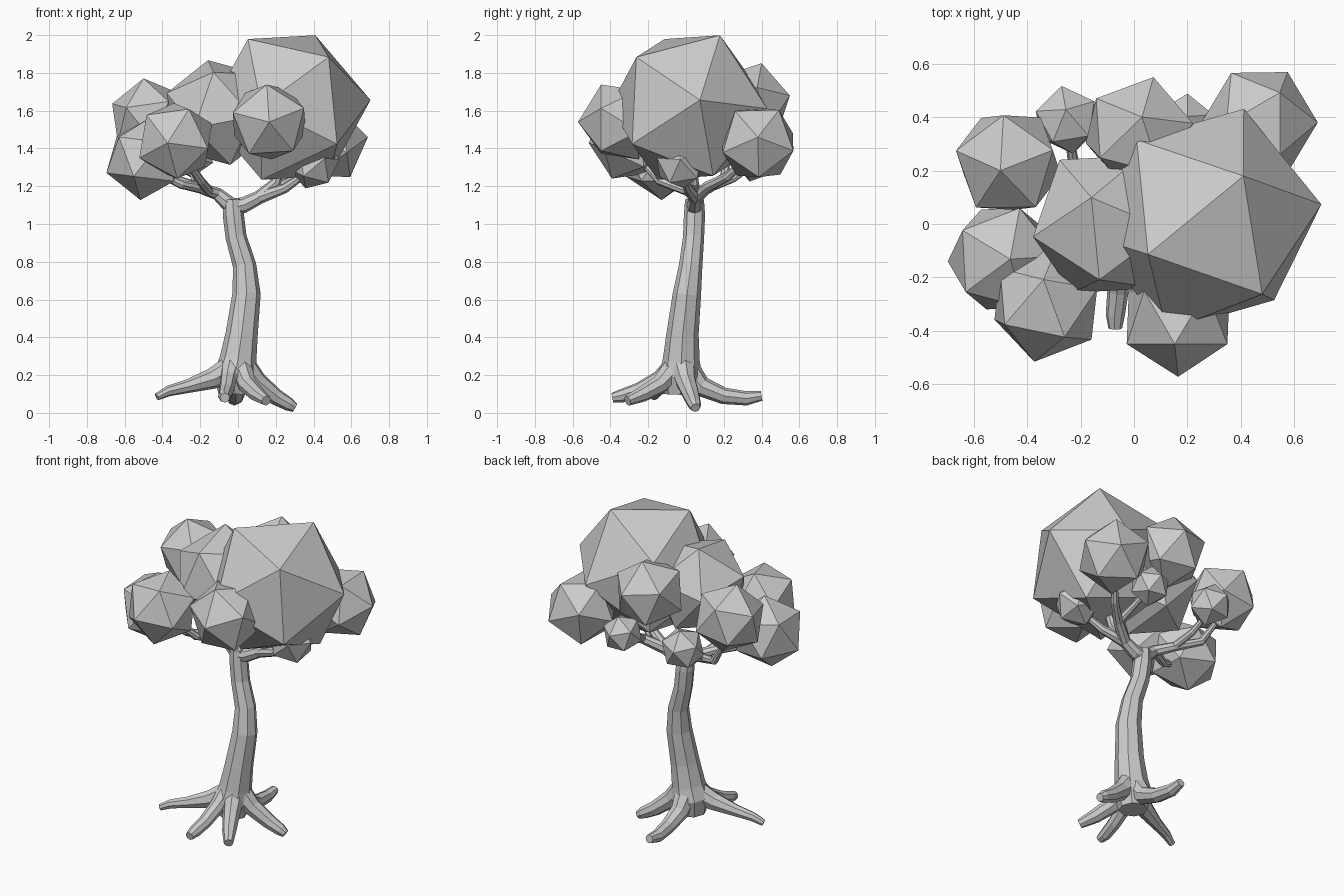
import bpy, bmesh
from mathutils import Vector, Matrix


def frame(a, b):
    """Orthonormal frame with z along a and x towards b."""
    z = a.normalized()
    x = (b - z * b.dot(z)).normalized()
    return Matrix((x, z.cross(x), z)).transposed()


def leaf_clump(name, c, r, a, b):
    """Icosahedron at c, one corner pointing at a and its neighbour towards b."""
    c, a, b = Vector(c), Vector(a), Vector(b)
    bm = bmesh.new()
    bmesh.ops.create_icosphere(bm, subdivisions=1, radius=r)
    bm.verts.ensure_lookup_table()
    v0 = bm.verts[0]
    v1 = v0.link_edges[0].other_vert(v0)
    rot = frame(a - c, b - c) @ frame(v0.co, v1.co).transposed()
    bmesh.ops.transform(bm, matrix=Matrix.Translation(c) @ rot.to_4x4(), verts=bm.verts)
    me = bpy.data.meshes.new(name)
    bm.to_mesh(me)
    bm.free()
    bpy.context.collection.objects.link(bpy.data.objects.new(name, me))


def limb(name, pts):
    """Tapered eight-sided tube through (x, y, z, radius) points."""
    cu = bpy.data.curves.new(name, 'CURVE')
    cu.dimensions = '3D'
    cu.bevel_depth = 1.0
    cu.bevel_resolution = 2
    cu.use_fill_caps = True
    sp = cu.splines.new('POLY')
    sp.points.add(len(pts) - 1)
    sp.use_smooth = False
    for p, (x, y, z, r) in zip(sp.points, pts):
        p.co = (x, y, z, 1)
        p.radius = r
    ob = bpy.data.objects.new(name, cu)
    bpy.context.collection.objects.link(ob)
    bpy.ops.object.select_all(action='DESELECT')
    ob.select_set(True)
    bpy.context.view_layer.objects.active = ob
    bpy.ops.object.convert(target='MESH')


# Trunk
limb("trunk", [(-.02, -.03, .10, .085), (-.015, -.03, .2, .115), (0, -.025, .28, .098),
               (.02, -.018, .42, .085), (.045, .005, .63, .075), (.035, .025, .78, .062),
               (-.01, .04, .93, .056), (-.025, .045, 1.05, .056), (-.03, .045, 1.13, .05)])

# Roots
limb("root_left", [(-.03, -.04, .24, .07), (-.14, -.08, .18, .055),
                   (-.27, -.12, .14, .036), (-.37, -.15, .115, .028), (-.43, -.17, .085, .02)])
limb("root_front", [(-.03, -.05, .26, .06), (-.05, -.14, .18, .045),
                    (-.06, -.25, .12, .04), (-.07, -.34, .09, .036), (-.07, -.39, .08, .026)])
limb("root_front_right", [(.01, -.05, .25, .065), (.05, -.14, .15, .05),
                          (.1, -.23, .1, .042), (.15, -.31, .065, .028)])
limb("root_right", [(.02, -.02, .26, .07), (.1, 0, .165, .055),
                    (.2, .03, .085, .044), (.27, .045, .045, .036), (.3, .05, .027, .025)])
limb("root_back", [(-.01, 0, .24, .07), (-.01, .08, .14, .055),
                   (-.01, .2, .09, .044), (-.02, .32, .077, .038), (-.02, .4, .09, .026)])

# Branches
fork = (-.03, .045, 1.09, .045)
right, left = (.11, .05, 1.14, .036), (-.11, .045, 1.16, .034)
limb("branch_right", [fork, (.03, .045, 1.1, .042), right, (.22, .12, 1.2, .03),
                      (.33, .22, 1.25, .024), (.43, .34, 1.36, .016)])
limb("branch_right_front", [right, (.25, .01, 1.19, .026), (.38, -.03, 1.28, .016)])
limb("branch_right_twig", [(.22, .12, 1.2, .024), (.2, .22, 1.26, .02), (.18, .36, 1.34, .014)])
limb("branch_centre", [right, (.2, .04, 1.22, .028), (.26, .03, 1.4, .018)])
limb("branch_left_back", [fork, left, (-.2, .12, 1.19, .028), (-.34, .2, 1.24, .024),
                          (-.45, .23, 1.42, .015)])
limb("branch_left_twig", [(-.2, .12, 1.19, .024), (-.23, .25, 1.24, .02), (-.25, .38, 1.33, .014)])
limb("branch_left_front", [fork, left, (-.2, -.02, 1.19, .028), (-.3, -.09, 1.21, .024),
                           (-.45, -.13, 1.28, .016)])
limb("branch_front_twig", [(-.15, .02, 1.17, .026), (-.2, -.14, 1.23, .024), (-.3, -.28, 1.38, .015)])

# Foliage
leaf_clump("foliage_main", (.267, .015, 1.617), .44, (.41, .18, 2.0), (.48, -.27, 1.88))
leaf_clump("foliage_middle", (-.1, 0, 1.59), .3, (-.16, .1, 1.87), (-.38, -.05, 1.69))
leaf_clump("foliage_back", (.02, .34, 1.64), .22, (.03, .4, 1.85), (.07, .54, 1.7))
leaf_clump("foliage_back_right", (.47, .38, 1.43), .22, (.69, .38, 1.46), (.57, .25, 1.615))
leaf_clump("foliage_back_left", (-.47, .23, 1.56), .215, (-.5, .2, 1.77), (-.66, .27, 1.65))
leaf_clump("foliage_left", (-.49, -.13, 1.345), .22, (-.7, -.14, 1.27), (-.64, 0, 1.5))
leaf_clump("foliage_front_left", (-.33, -.3, 1.44), .22, (-.37, -.5, 1.43), (-.235, -.38, 1.64))
leaf_clump("foliage_front_right", (.165, -.35, 1.54), .222, (.165, -.57, 1.54), (-.03, -.45, 1.59))
leaf_clump("foliage_low_right", (.4, -.03, 1.32), .14, (.53, -.03, 1.34), (.45, -.05, 1.45))
leaf_clump("foliage_small_back", (.19, .37, 1.34), .12, (.2, .48, 1.36), (.2, .4, 1.46))
leaf_clump("foliage_small_left", (-.25, .39, 1.37), .13, (-.27, .51, 1.39), (-.25, .4, 1.5))
